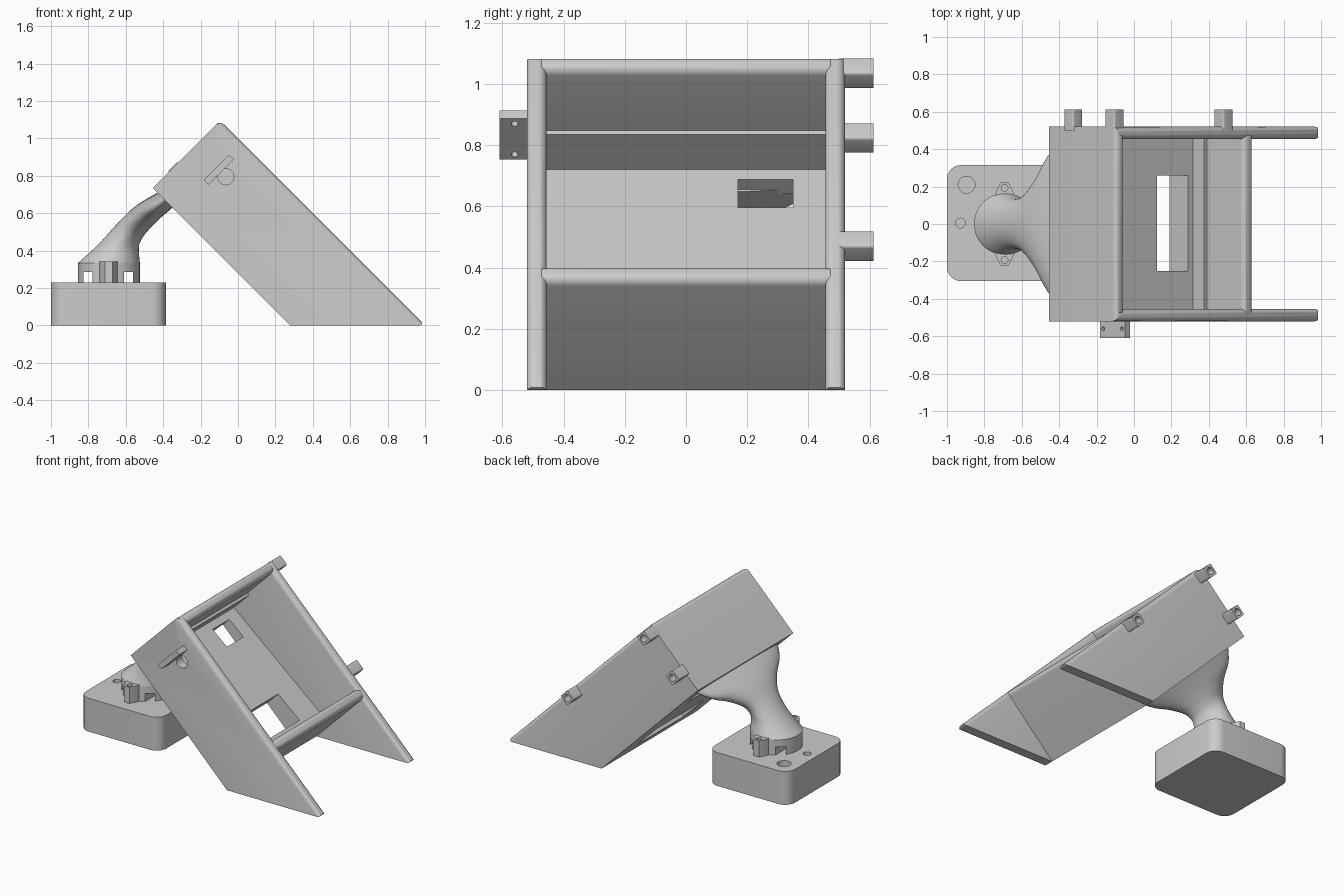
import bpy, bmesh, math
from mathutils import Vector, Matrix

if "Cube" in bpy.data.objects:
    bpy.data.objects.remove(bpy.data.objects["Cube"])


def finish(name, bm, angle=35):
    bmesh.ops.recalc_face_normals(bm, faces=bm.faces)
    me = bpy.data.meshes.new(name)
    bm.to_mesh(me)
    bm.free()
    ob = bpy.data.objects.new(name, me)
    bpy.context.collection.objects.link(ob)
    shade(ob, angle)
    return ob


def shade(ob, angle=35):
    bpy.ops.object.select_all(action='DESELECT')
    ob.select_set(True)
    bpy.context.view_layer.objects.active = ob
    bpy.ops.object.shade_smooth_by_angle(angle=math.radians(angle))


def prism(name, pts, a, b, axis='y', pick=None, r=0.03, seg=5):
    """Extrude a profile (x,z along y, or x,y along z); bevel the picked edges."""
    bm = bmesh.new()
    place = (lambda p, t: (p[0], t, p[1])) if axis == 'y' else (lambda p, t: (p[0], p[1], t))
    f = bm.faces.new([bm.verts.new(place(p, a)) for p in pts])
    ext = bmesh.ops.extrude_face_region(bm, geom=[f])
    off = Vector(place((0, 0), b - a))
    bmesh.ops.translate(bm, vec=off, verts=[v for v in ext['geom'] if isinstance(v, bmesh.types.BMVert)])
    bmesh.ops.recalc_face_normals(bm, faces=bm.faces)
    if pick:
        edges = [e for e in bm.edges if pick(e.verts[0].co, e.verts[1].co)]
        bmesh.ops.bevel(bm, geom=edges, offset=r, segments=seg, profile=0.5, affect='EDGES')
    return finish(name, bm)


def rod(name, center, direction, r, length, sides=28):
    bm = bmesh.new()
    rot = Vector(direction).to_track_quat('Z', 'Y').to_matrix().to_4x4()
    bmesh.ops.create_cone(bm, cap_ends=True, segments=sides, radius1=r, radius2=r, depth=length,
                          matrix=Matrix.Translation(center) @ rot)
    return finish(name, bm)


def cut(ob, *cutters):
    for c in cutters:
        m = ob.modifiers.new('cut', 'BOOLEAN')
        m.operation, m.solver, m.object = 'DIFFERENCE', 'EXACT', c
        bpy.context.view_layer.objects.active = ob
        bpy.ops.object.modifier_apply(modifier=m.name)
        bpy.data.objects.remove(c)
    shade(ob)


def tilt(pts):
    """(c, d) on the 45 degree case axes -> (x, z)."""
    return [((d - c) / 2, (d + c) / 2) for c, d in pts]


def box_tilt(name, c0, c1, d0, d1, y0, y1, pick=None, r=0.03):
    return prism(name, tilt([(c0, d0), (c0, d1), (c1, d1), (c1, d0)]), y0, y1, pick=pick, r=r)


def on_front(p, q):
    return p.x + p.z > 0.999 and q.x + q.z > 0.999


# tilted case: end walls, stepped ledges and floor
case = prism('case_body', tilt([
    (1.19, .28), (1.19, 1.0), (1.095, 1.0), (1.095, .60), (1.07, .60), (1.07, .37),
    (-.15, .48), (-.15, .60), (-.18, .60), (-.18, 1.0), (-.28, 1.0), (-.28, .28)]),
    -.49, .49, pick=on_front)
cut(case,
    box_tilt('large_window_cut', -.10, .20, .1, .8, -.25, .26),
    box_tilt('small_window_cut', .80, 1.0, .1, .8, .17, .35))

# side panels reaching down to the ground
side = tilt([(1.19, .28), (1.19, 1.0)]) + [(1.0, 0), (.28, 0)]
left_panel = prism('side_panel_front', side, -.52, -.455, pick=on_front)
right_panel = prism('side_panel_back', side, .455, .52, pick=on_front)
cut(left_panel, rod('panel_hole_cut', (-.065, -.49, .795), (0, 1, 0), .043, .2))

# mounting tab on the front panel
tab = box_tilt('cable_tab', .91, .96, .595, .865, -.61, -.50)
cut(tab, *[rod('tab_hole_cut', (-.103 + s, -.56, .832 + s), (1, 0, -1), .011, .2, 16)
           for s in (-.05, .05)])

# hinge sockets on the back panel
for i, (x, z) in enumerate([(-.325, .823), (-.105, 1.035), (.478, .47)]):
    c, d = z - x, x + z
    clip = box_tilt(f'hinge_socket_{i + 1}', c - .052, c + .052, d - .052, d + .052, .50, .612,
                    pick=lambda p, q: abs(p.y - q.y) > .05, r=.01)
    cut(clip, rod('socket_cut', (x, .60, z), (0, 1, 0), .024, .12, 20))

# base block with rounded corners and blind holes
base = prism('base_block', [(-1, -.305), (-.385, -.305), (-.385, .315), (-1, .315)], 0, .23, 'z',
             pick=lambda p, q: abs(p.z - q.z) > .1, r=.075, seg=8)
cut(base,
    rod('base_hole_cut', (-.895, .21, .22), (0, 0, 1), .045, .12),
    rod('base_pin_cut', (-.928, .005, .22), (0, 0, 1), .026, .12))

# collar with slots, and screw lugs either side
collar = rod('collar', (-.69, 0, .282), (0, 0, 1), .165, .106, 56)
cut(collar, *[prism('slot_cut', [(x - .024, .2), (x + .024, .2), (x + .024, .285), (x - .024, .285)], -.3, .3)
              for x in (-.803, -.585)])
for s, n in ((-1, 'front'), (1, 'back')):
    lug = prism(f'screw_lug_{n}', [(-.745, s * .13), (-.738, s * .175), (-.712, s * .222),
                                   (-.672, s * .222), (-.646, s * .175), (-.639, s * .13)], .225, .342, 'z')
    cut(lug, rod('lug_hole_cut', (-.692, s * .193, .34), (0, 0, 1), .018, .12, 20))

# flared neck lofted from collar to case: upper x,z, lower x,z, half width
sections = [(-.855, .335, -.525, .335, .165), (-.75, .43, -.53, .42, .135), (-.65, .54, -.51, .47, .15),
            (-.57, .62, -.47, .52, .24), (-.50, .67, -.42, .57, .36), (-.43, .71, -.35, .63, .44),
            (-.413, .725, -.333, .645, .46)]
rows = []
for i in range(len(sections) - 1):
    p0, p1, p2, p3 = (sections[max(0, min(len(sections) - 1, i + k))] for k in (-1, 0, 1, 2))
    for t in [k / 6 for k in range(6)]:
        rows.append([.5 * (2 * b + (c - a) * t + (2 * a - 5 * b + 4 * c - d) * t * t
                           + (3 * b - a - 3 * c + d) * t ** 3) for a, b, c, d in zip(p0, p1, p2, p3)])
rows.append(sections[-1])
bm = bmesh.new()
N = 48
rings = []
for ux, uz, lx, lz, w in rows:
    ring = []
    for k in range(N):
        a = 2 * math.pi * k / N
        h = (1 - math.cos(a)) / 2
        ring.append(bm.verts.new((ux + (lx - ux) * h, w * math.sin(a), uz + (lz - uz) * h)))
    rings.append(ring)
for r0, r1 in zip(rings, rings[1:]):
    for k in range(N):
        bm.faces.new((r0[k], r0[(k + 1) % N], r1[(k + 1) % N], r1[k]))
bm.faces.new(rings[0])
bm.faces.new(rings[-1])
finish('neck', bm, 50)
